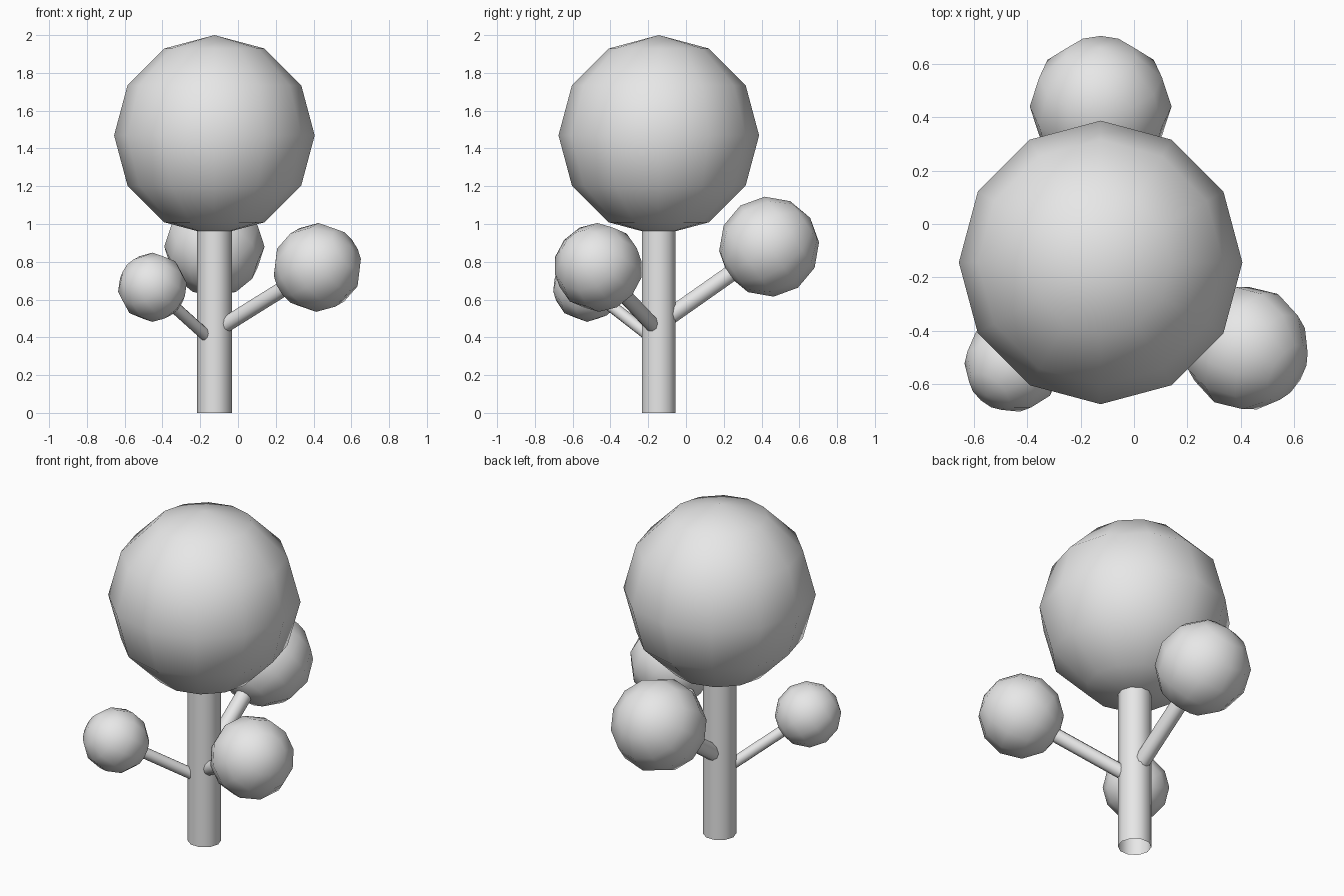
import bpy
import bmesh
import math
from mathutils import Matrix, Vector

cube = bpy.data.objects.get("Cube")
if cube:
    bpy.data.objects.remove(cube, do_unlink=True)

# One plain grey for the whole tree
grey = bpy.data.materials.new("plain grey")
grey.use_nodes = True
grey.diffuse_color = (0.8, 0.8, 0.8, 1)
grey.node_tree.nodes["Principled BSDF"].inputs["Base Color"].default_value = (0.8, 0.8, 0.8, 1)

CROWN_RADIUS = 0.531
CROWN_HEIGHT = 1.469
STEM_RADIUS = 0.0925
STEM_TOP = 1.1


def add_part(name, bm, matrix):
    """Turn a bmesh into a smooth-shaded object placed by a matrix."""
    bm.transform(matrix)
    for face in bm.faces:
        face.smooth = True
    mesh = bpy.data.meshes.new(name)
    bm.to_mesh(mesh)
    bm.free()
    mesh.materials.append(grey)
    bpy.context.collection.objects.link(bpy.data.objects.new(name, mesh))


def add_stem_and_crown(stem_name, crown_name, matrix):
    # Open ten-sided tube
    bm = bmesh.new()
    bmesh.ops.create_cone(bm, cap_ends=False, segments=10, radius1=STEM_RADIUS,
                          radius2=STEM_RADIUS, depth=STEM_TOP,
                          matrix=Matrix.Translation((0, 0, STEM_TOP / 2))
                          @ Matrix.Rotation(math.pi / 2, 4, "Z"))
    add_part(stem_name, bm, matrix)
    # Coarse ball of leaves
    bm = bmesh.new()
    bmesh.ops.create_uvsphere(bm, u_segments=12, v_segments=6, radius=CROWN_RADIUS,
                              matrix=Matrix.Translation((0, 0, CROWN_HEIGHT)))
    add_part(crown_name, bm, matrix)


# Main trunk and crown
trunk = Vector((-0.125, -0.144, 0))
add_stem_and_crown("trunk", "main_crown", Matrix.Translation(trunk))

# Branches are smaller tilted copies: name, crown centre, height on trunk axis, scale
branches = [
    ("left", (0.42, -0.465, 0.77), 0.43, 0.443),
    ("right", (-0.453, -0.523, 0.665), 0.37, 0.345),
    ("back", (-0.125, 0.44, 0.88), 0.47, 0.5),
]
for side, centre, root_height, scale in branches:
    centre = Vector(centre)
    direction = (centre - trunk - Vector((0, 0, root_height))).normalized()
    base = centre - direction * CROWN_HEIGHT * scale
    matrix = (Matrix.Translation(base)
              @ direction.to_track_quat("Z", "Y").to_matrix().to_4x4()
              @ Matrix.Scale(scale, 4))
    add_stem_and_crown(side + "_branch", side + "_crown", matrix)
